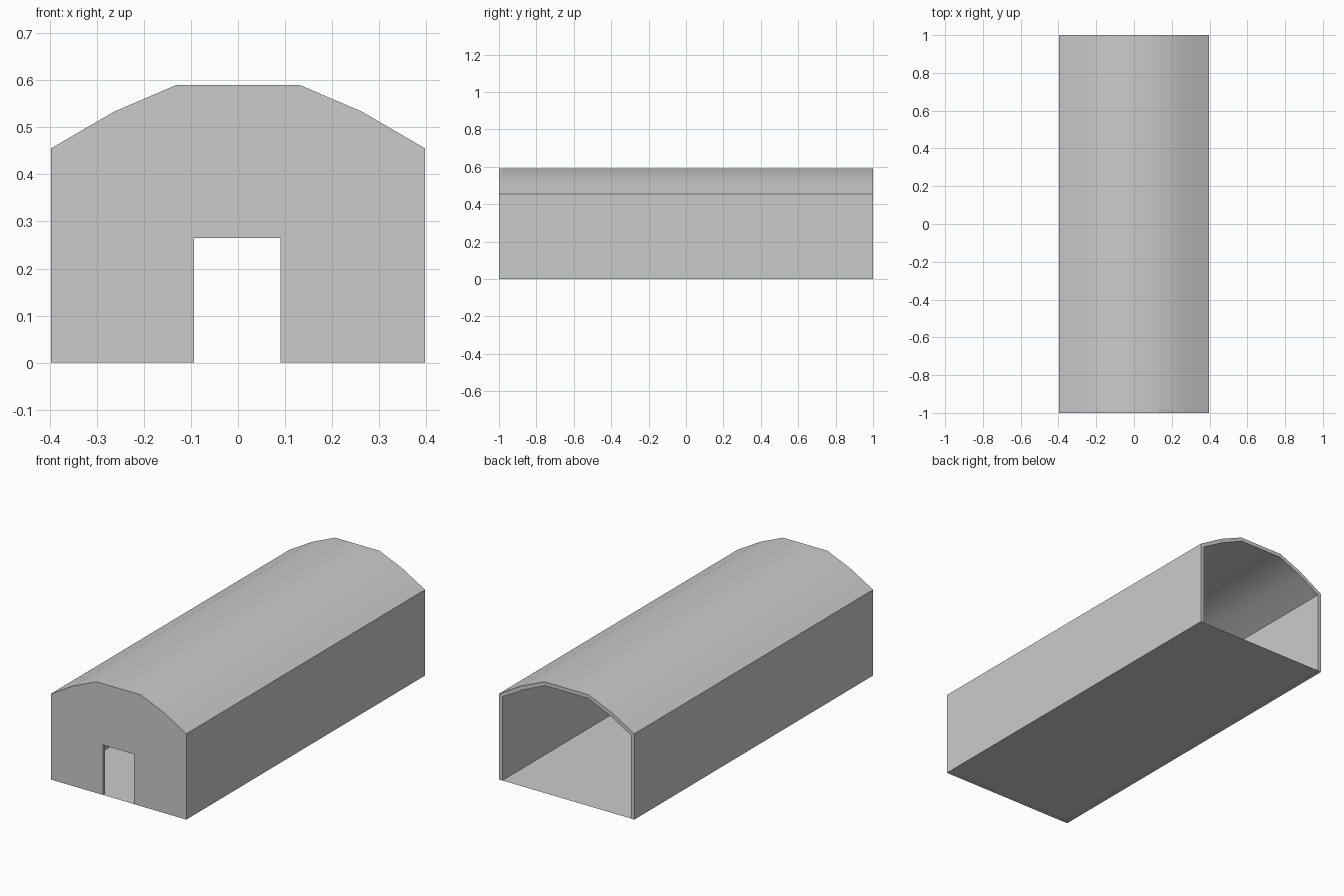
import bpy, math

if "Cube" in bpy.data.objects:
    bpy.data.objects.remove(bpy.data.objects["Cube"])

T = 0.02                       # wall thickness
FRONT, BACK = -1.0, 1.0
HALF, EAVE = 0.397, 0.455
ARCH = [(-HALF, EAVE), (-0.263, 0.533), (-0.13, 0.59),
        (0.13, 0.59), (0.263, 0.533), (HALF, EAVE)]
INNER = [(-HALF + T, EAVE - 0.012), (-0.255, 0.513), (-0.126, 0.57),
         (0.126, 0.57), (0.255, 0.513), (HALF - T, EAVE - 0.012)]


def prism(name, profile, y0, y1):
    """Extrude a closed x-z outline along y."""
    n = len(profile)
    verts = [(x, y, z) for y in (y0, y1) for x, z in profile]
    faces = [tuple(range(n)), tuple(range(2 * n - 1, n - 1, -1))]
    faces += [(i, i + n, (i + 1) % n + n, (i + 1) % n) for i in range(n)]
    mesh = bpy.data.meshes.new(name)
    mesh.from_pydata(verts, [], faces)
    obj = bpy.data.objects.new(name, mesh)
    bpy.context.collection.objects.link(obj)
    # consistent outward normals
    import bmesh
    bm = bmesh.new()
    bm.from_mesh(mesh)
    bmesh.ops.recalc_face_normals(bm, faces=bm.faces)
    bm.to_mesh(mesh)
    bm.free()
    return obj


# Front wall with the doorway cut into its outline
door = [(0.09, 0), (0.09, 0.265), (-0.093, 0.265), (-0.093, 0)]
prism("front_wall", [(-HALF, 0)] + ARCH + [(HALF, 0)] + door, FRONT, FRONT + T)

# Side walls
for side, name in ((-1, "left_wall"), (1, "right_wall")):
    outer, inner = side * HALF, side * (HALF - T)
    prism(name, [(outer, 0), (outer, EAVE), (inner, EAVE - 0.012), (inner, 0)],
          FRONT + T, BACK)

# Arched roof shell, smooth across its panels
roof = prism("roof", ARCH + INNER[::-1], FRONT + T, BACK)
bpy.context.view_layer.objects.active = roof
roof.select_set(True)
bpy.ops.object.shade_smooth_by_angle(angle=math.radians(35))

# Thin floor, open at the back
bpy.ops.mesh.primitive_plane_add(size=1, location=(0, 0, 0.0005))
floor = bpy.context.object
floor.name = "floor"
floor.scale = (2 * HALF, BACK - FRONT, 1)
